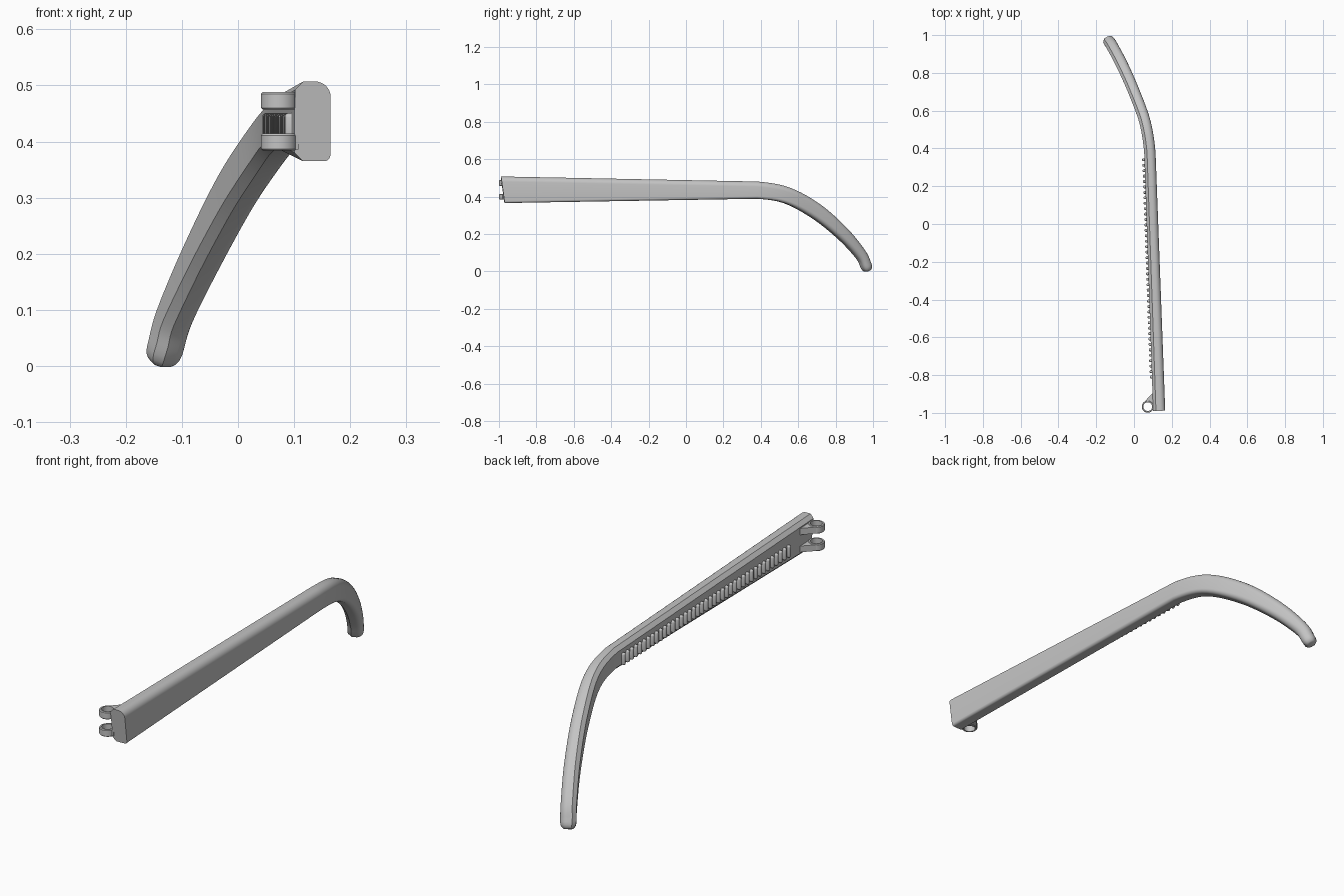
import bpy, bmesh, math
from mathutils import Vector

cube = bpy.data.objects.get("Cube")
if cube:
    bpy.data.objects.remove(cube)

grey = bpy.data.materials.new("plain_grey")
grey.use_nodes = True
grey.diffuse_color = (0.55, 0.55, 0.55, 1)
grey.node_tree.nodes["Principled BSDF"].inputs["Base Color"].default_value = (0.55, 0.55, 0.55, 1)


def loft(name, loops, closed=False, angle=30):
    """Skin a list of equal-length point loops; cap the ends unless closed."""
    bm = bmesh.new()
    rows = [[bm.verts.new(p) for p in loop] for loop in loops]
    n = len(rows[0])
    pairs = list(zip(rows, rows[1:]))
    if closed:
        pairs.append((rows[-1], rows[0]))
    else:
        bm.faces.new(rows[0])
        bm.faces.new(rows[-1])
    for a, b in pairs:
        for i in range(n):
            j = (i + 1) % n
            bm.faces.new((a[i], a[j], b[j], b[i]))
    bmesh.ops.recalc_face_normals(bm, faces=bm.faces)
    mesh = bpy.data.meshes.new(name)
    bm.to_mesh(mesh)
    bm.free()
    mesh.materials.append(grey)
    obj = bpy.data.objects.new(name, mesh)
    bpy.context.collection.objects.link(obj)
    bpy.ops.object.select_all(action='DESELECT')
    obj.select_set(True)
    bpy.context.view_layer.objects.active = obj
    bpy.ops.object.shade_smooth_by_angle(angle=math.radians(angle))
    return obj


def arc(cx, cy, r, start, end, steps):
    return [(cx + r * math.cos(math.radians(start + (end - start) * k / steps)),
             cy + r * math.sin(math.radians(start + (end - start) * k / steps)))
            for k in range(steps + 1)]


def section(w, h, low_r):
    """Arm section: chamfered inner edges, rounded outer edges."""
    a, b, c, top_r = w / 2, h / 2, 0.015, 0.028
    return ([(-a, b - c), (-a, c - b), (c - a, -b)]
            + arc(a - low_r, low_r - b, low_r, -90, 0, 6)
            + arc(a - top_r, b - top_r, top_r, 0, 90, 8)
            + [(c - a, b)])


# Arm stations: x, y, z, width, height, lower outer radius
keys = [Vector(k) for k in (
    (0.133, -0.98, 0.436, 0.064, 0.142, 0.011),
    (0.084, 0.38, 0.434, 0.060, 0.092, 0.014),
    (0.058, 0.54, 0.406, 0.060, 0.088, 0.016),
    (0.000, 0.70, 0.319, 0.061, 0.084, 0.020),
    (-0.062, 0.84, 0.200, 0.062, 0.072, 0.022),
    (-0.112, 0.935, 0.090, 0.062, 0.060, 0.024),
    (-0.130, 0.965, 0.028, 0.062, 0.056, 0.024))]


def curve_point(i, t):
    """Catmull-Rom blend between station i and i + 1."""
    p1, p2 = keys[i], keys[i + 1]
    p0 = keys[i - 1] if i > 1 else p1 - (keys[1] - keys[0]) * 0.12
    p3 = keys[i + 2] if i + 2 < len(keys) else p2 * 2 - p1
    return 0.5 * (2 * p1 + (p2 - p0) * t + (2 * p0 - 5 * p1 + 4 * p2 - p3) * t * t
                  + (3 * p1 - p0 - 3 * p2 + p3) * t ** 3)


path = [keys[0].lerp(keys[1], k / 4) for k in range(4)]
for i in range(1, len(keys) - 1):
    path += [curve_point(i, k / 6) for k in range(6)]
path.append(keys[-1])


def xyz(p):
    return Vector(p[:3])


loops = []
for i, p in enumerate(path):
    tangent = (xyz(path[min(i + 1, len(path) - 1)]) - xyz(path[max(i - 1, 0)])).normalized()
    side = Vector((tangent.y, -tangent.x, 0)).normalized()
    up = side.cross(tangent)
    shape = section(*p[3:])
    slant = -0.14 if i == 0 else 0
    loops.append([xyz(p) + side * u + up * v + tangent * slant * v for u, v in shape])

# Domed tip
for deg in (25, 45, 62, 74):
    s, d = math.cos(math.radians(deg)), 0.028 * math.sin(math.radians(deg))
    s = 0.3 + 0.7 * s
    loops.append([xyz(p) + side * u * s + up * v * s + tangent * d for u, v in shape])
loft("temple_arm", loops)

# Hinge: two rings, each with a lug joining the inner face of the arm
HX, HY, OUT, HOLE = 0.073, -0.967, 0.032, 0.023
for label, z0, z1 in (("lower", 0.384, 0.414), ("upper", 0.457, 0.488)):
    b = 0.003
    profile = [(HOLE, z0), (OUT - b, z0), (OUT, z0 + b), (OUT, z1 - b), (OUT - b, z1), (HOLE, z1)]
    turns = arc(0, 0, 1, 0, 352.5, 47)
    loft(label + "_hinge_ring",
         [[(HX + r * c, HY + r * s, z) for r, z in profile] for c, s in turns], closed=True)
    outline = (arc(HX, HY, 0.027, -35, 120, 10)
               + arc(HX, HY, OUT - 0.001, 130, 130.1, 1)
               + [(0.108, -0.885), (0.108, -0.978)])
    loft(label + "_hinge_lug", [[(x, y, z) for x, y in outline] for z in (z0 + 0.002, z1 - 0.002)])

# Grip ribs along the inner face
RIBS = 41
start = Vector((0.0955, -0.81, 0.425))
end = Vector((0.0555, 0.34, 0.425))
along = (end - start).normalized()
outward = Vector((-along.y, along.x, 0))
for k in range(RIBS):
    centre = start.lerp(end, k / (RIBS - 1))
    layers = []
    for r, lift in ((0.0075, -0.006), (0.0075, 0.007), (0.006, 0.010), (0.003, 0.012)):
        pill = arc(0, 0.018, r, 0, 180, 6) + arc(0, -0.018, r, 180, 360, 6)
        layers.append([centre + along * u + Vector((0, 0, v)) + outward * lift for u, v in pill])
    loft("grip_rib_%02d" % (k + 1), layers, angle=40)
